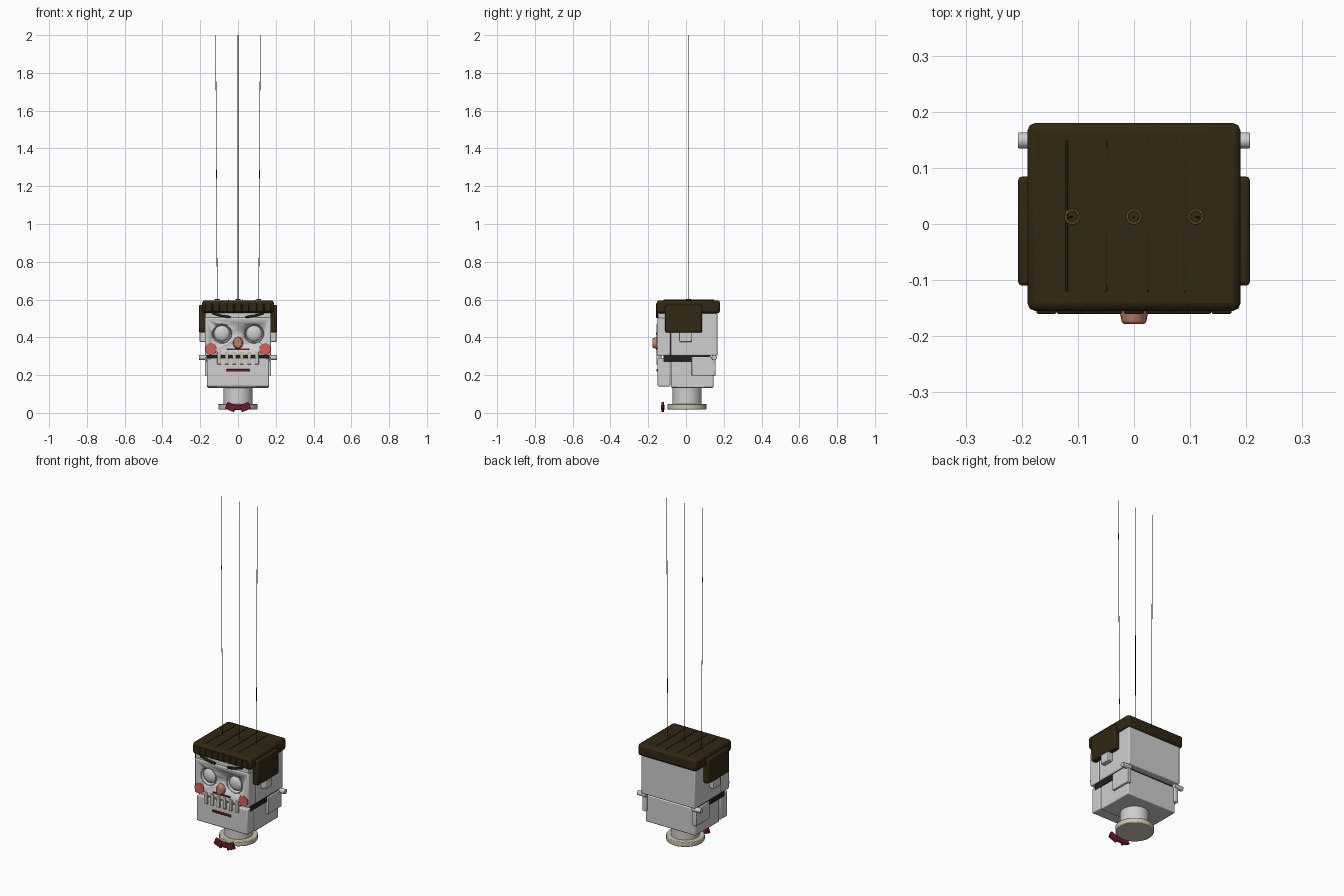
import bpy
from math import radians, pi
from mathutils import Vector

if "Cube" in bpy.data.objects:
    bpy.data.objects.remove(bpy.data.objects["Cube"])


def material(name, r, g, b):
    m = bpy.data.materials.new(name)
    m.use_nodes = True
    m.diffuse_color = (r, g, b, 1)
    m.node_tree.nodes["Principled BSDF"].inputs["Base Color"].default_value = (r, g, b, 1)
    return m


GREY = material("pale grey", 0.62, 0.62, 0.63)
HAIR = material("dark brown", 0.032, 0.02, 0.006)
RED = material("dark red", 0.16, 0.01, 0.025)
CHEEK = material("blush red", 0.68, 0.12, 0.1)
NOSE = material("peach", 0.55, 0.22, 0.15)
CREAM = material("cream", 0.6, 0.56, 0.43)
GOLD = material("gold", 0.4, 0.24, 0.07)
DARK = material("near black", 0.015, 0.015, 0.015)


def finish(name, mat, bevel=0, segments=2):
    ob = bpy.context.object
    ob.name = name
    ob.data.materials.append(mat)
    if bevel:
        mod = ob.modifiers.new("soft edges", "BEVEL")
        mod.width, mod.segments = bevel, segments
    bpy.ops.object.shade_smooth_by_angle(angle=radians(35))
    return ob


def box(name, x, y, z, mat, bevel=0.004, tilt=0):
    """Box from (min, max) ranges; tilt turns it about the y axis."""
    mid = [(a + b) / 2 for a, b in (x, y, z)]
    bpy.ops.mesh.primitive_cube_add(size=1, location=mid)
    ob = bpy.context.object
    size = Vector([b - a for a, b in (x, y, z)])
    for v in ob.data.vertices:
        v.co *= size
    ob.rotation_euler.y = tilt
    return finish(name, mat, bevel)


def rod(name, start, end, radius, mat, bevel=0, sides=32, tip=None):
    a, b = Vector(start), Vector(end)
    bpy.ops.mesh.primitive_cone_add(vertices=sides, radius1=radius, depth=(b - a).length,
                                    radius2=radius if tip is None else tip, location=(a + b) / 2)
    bpy.context.object.rotation_euler = (b - a).to_track_quat("Z", "Y").to_euler()
    return finish(name, mat, bevel)


def ball(name, loc, radius, depth, mat):
    bpy.ops.mesh.primitive_uv_sphere_add(segments=32, ring_count=16, radius=radius, location=loc)
    for v in bpy.context.object.data.vertices:
        v.co.y *= depth
    return finish(name, mat)


def ring(name, loc, major, minor, mat, rot=(0, 0, 0)):
    bpy.ops.mesh.primitive_torus_add(location=loc, rotation=rot, major_radius=major,
                                     minor_radius=minor, major_segments=32, minor_segments=8)
    return finish(name, mat)


# Neck and base
rod("neck", (0, 0.005, 0.04), (0, 0.005, 0.15), 0.077, GREY)
rod("neck_base", (0, 0.005, 0.018), (0, 0.005, 0.048), 0.103, CREAM, 0.004)

# Head blocks
face = box("face", (-0.175, 0.175), (-0.153, -0.083), (0.303, 0.505), GREY, 0.006)
box("forehead", (-0.175, 0.175), (-0.148, -0.083), (0.5, 0.55), GREY)
box("head_back", (-0.175, 0.175), (-0.08, 0.168), (0.303, 0.55), GREY, 0.005)
box("head_core", (-0.168, 0.168), (-0.12, 0.13), (0.27, 0.53), DARK, 0)
box("jaw_front", (-0.165, 0.165), (-0.15, -0.083), (0.14, 0.29), GREY, 0.006)
box("jaw_back", (-0.163, 0.163), (-0.08, 0.145), (0.133, 0.29), GREY, 0.005)

# Hair cap with ridges and fringe
box("hair_cap", (-0.19, 0.19), (-0.155, 0.18), (0.527, 0.596), HAIR, 0.014)
for x in (-0.12, -0.05, 0.025, 0.09):
    box("hair_ridge", (x - 0.002, x + 0.002), (-0.12, 0.15), (0.593, 0.599), HAIR, 0.001)
for i in range(9):
    x = (i - 4) * 0.039
    box("fringe_strand", (x - 0.018, x + 0.018), (-0.16, -0.14), (0.535, 0.58), HAIR, 0.003)

for s, side in ((1, "left"), (-1, "right")):
    def span(a, b):
        return tuple(sorted((s * a, s * b)))

    # Side of the head
    box(side + "_sideburn", span(0.165, 0.207), (-0.11, 0.085), (0.425, 0.572), HAIR, 0.008)
    box(side + "_ear", span(0.165, 0.203), (-0.034, 0.03), (0.375, 0.44), GREY)
    box(side + "_jaw_plate", span(0.15, 0.176), (0.03, 0.157), (0.197, 0.297), GREY)
    rod(side + "_hinge_pin", (s * 0.15, 0.149, 0.293), (s * 0.207, 0.149, 0.293), 0.014, GREY, 0.002)

    # Eye set in a carved socket
    eye = Vector((s * 0.085, -0.153, 0.42))
    cutter = ball("socket_cutter", eye, 0.05, 0.7, GREY)
    cutter.hide_render = True
    cut = face.modifiers.new("socket", "BOOLEAN")
    cut.object, cut.operation, cut.solver = cutter, "DIFFERENCE", "EXACT"
    bpy.context.view_layer.objects.active = face
    for mod in list(face.modifiers):
        bpy.ops.object.modifier_apply(modifier=mod.name)
    bpy.data.objects.remove(cutter)
    ball(side + "_eyeball", eye + Vector((0, 0.017, 0)), 0.042, 0.52, GREY)
    ring(side + "_eye_rim", eye, 0.05, 0.0025, GREY, (pi / 2, 0, 0))

    # Brow in two angled pieces
    box(side + "_brow_inner", span(0.04, 0.096), (-0.16, -0.14), (0.505, 0.517), HAIR, 0.003, -s * 0.15)
    box(side + "_brow_outer", span(0.086, 0.138), (-0.16, -0.14), (0.515, 0.527), HAIR, 0.003, -s * 0.3)

    # Cheek and bow tie wing
    rod(side + "_cheek", (s * 0.143, -0.15, 0.337), (s * 0.143, -0.157, 0.337), 0.03, CHEEK, 0.001)
    box(side + "_bow_wing", span(0.012, 0.064), (-0.131, -0.117), (0.012, 0.05), RED, 0.003, -s * 0.4)

# Nose, lips and teeth
rod("nose", (0, -0.15, 0.37), (0, -0.178, 0.37), 0.027, NOSE, 0.004, 20, 0.021).scale.y = 1.2
box("upper_lip", (-0.058, 0.058), (-0.158, -0.145), (0.332, 0.341), RED, 0.002)
box("lower_lip", (-0.06, 0.06), (-0.156, -0.145), (0.219, 0.232), RED, 0.002)
for i in range(6):
    x = (i - 2.5) * 0.04
    box("tooth", (x - 0.01, x + 0.01), (-0.157, -0.13), (0.257, 0.325), CREAM, 0.002)
box("bow_knot", (-0.016, 0.016), (-0.132, -0.114), (0.015, 0.043), RED, 0.004)

# Strings hung from rings on the crown
for s in (-1, 0, 1):
    x = s * 0.11
    ring("string_ring", (x, 0.013, 0.6), 0.012, 0.002, GOLD)
    rod("string", (x, 0.013, 0.59), (x + s * 0.008, 0.011, 2), 0.0015, DARK, 0, 8)
